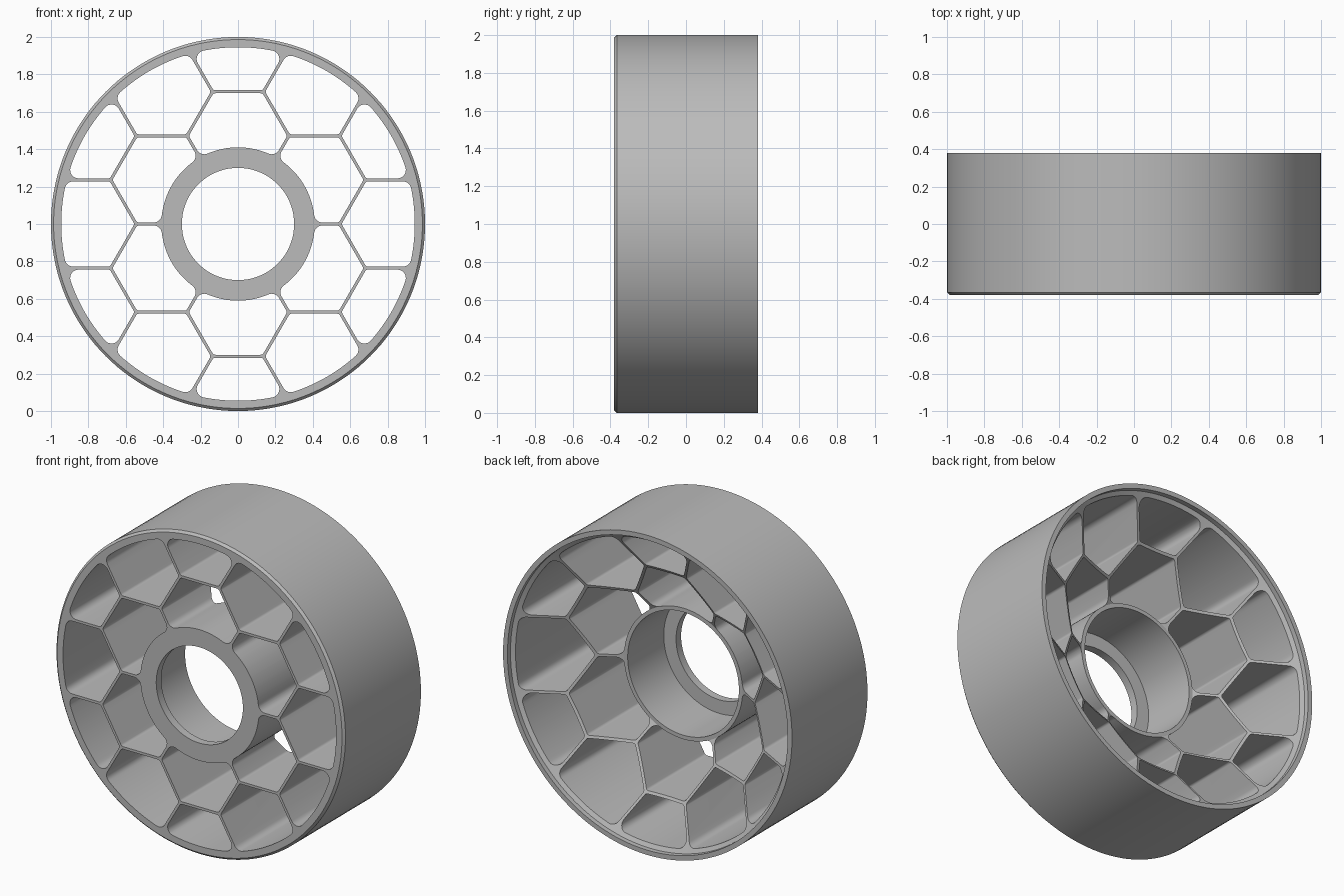
import bpy, bmesh
from math import sin, cos, acos, atan2, pi, radians, sqrt, tan
from mathutils import Vector, Matrix

if "Cube" in bpy.data.objects:
    bpy.data.objects.remove(bpy.data.objects["Cube"], do_unlink=True)

HALF = 0.38            # half of the wheel's width
APO = 0.2357           # apothem of the honeycomb grid
WALL = 0.008           # half thickness of a web
HUB_R, RIM_R = 0.41, 0.945
BIG, SMALL = 0.045, 0.02   # fillets at the round walls and at the hexagon corners

grey = bpy.data.materials.new("light grey")
grey.use_nodes = True
colour = (0.5, 0.5, 0.5, 1)
grey.diffuse_color = colour
grey.node_tree.nodes["Principled BSDF"].inputs["Base Color"].default_value = colour


def make_object(name, bm):
    bmesh.ops.recalc_face_normals(bm, faces=bm.faces)
    mesh = bpy.data.meshes.new(name)
    bm.to_mesh(mesh)
    bm.free()
    mesh.materials.append(grey)
    obj = bpy.data.objects.new(name, mesh)
    bpy.context.collection.objects.link(obj)
    return obj


def polar(r, a):
    return Vector((r * cos(a), r * sin(a)))


def cell_outline(dist, corners, edge_normal, wall_r, outer):
    """Hexagon on the +x axis, cut by a round wall, with filleted corners."""
    inset = WALL + BIG
    r = wall_r - BIG if outer else wall_r + BIG
    n = radians(edge_normal)
    end = n - acos((APO - inset + dist * cos(n)) / r)
    if not outer:
        end = -end
    core = [Vector((dist, 0)) + polar((APO - inset) / cos(pi / 6), radians(c)) for c in corners]
    core += [polar(r, end * (i / 12 - 1)) for i in range(25)]
    # push the shrunken outline outwards again, with an arc at each corner
    result = []
    for i, p in enumerate(core):
        d1, d2 = p - core[i - 1], core[(i + 1) % len(core)] - p
        a1 = atan2(-d1.x, d1.y)
        turn = atan2(d1.x * d2.y - d1.y * d2.x, d1.dot(d2))
        a1 = atan2(d1.y, d1.x) - pi / 2
        if abs(turn) < 0.3:
            result.append(p + polar(BIG, a1 + turn / 2))
            continue
        centre, fillet = p, BIG
        if i < len(corners):
            centre = p + polar((BIG - SMALL) / cos(turn / 2), a1 + turn / 2)
            fillet = SMALL
        result += [centre + polar(fillet, a1 + turn * k / 7) for k in range(8)]
    return result


def add_prism(bm, outline, angle):
    """Extrude an outline along y through the whole wheel."""
    turned = [Matrix.Rotation(angle, 2) @ p for p in outline]
    face = bm.faces.new([bm.verts.new((p.x, -1, p.y + 1)) for p in turned])
    grown = bmesh.ops.extrude_face_region(bm, geom=[face])["geom"]
    bmesh.ops.translate(bm, vec=(0, 2, 0),
                        verts=[v for v in grown if isinstance(v, bmesh.types.BMVert)])


# Solid wheel: chamfered front, bore with bearing seat, conical dish at the back
bore, seat, lip, chamfer = 0.30, 0.385, 0.97, 0.014
dish_start = HALF - 0.03
dish_end = dish_start - (lip - HUB_R) * tan(pi / 6)
profile = [(bore, -HALF), (1 - chamfer, -HALF), (1, chamfer - HALF), (1, HALF),
           (lip, HALF), (lip, dish_start), (HUB_R, dish_end), (seat, dish_end),
           (seat, 0.05 - HALF), (bore, 0.05 - HALF)]
bm = bmesh.new()
ring = [bm.verts.new((r, y, 1)) for r, y in profile]
edges = [bm.edges.new((ring[i - 1], ring[i])) for i in range(len(ring))]
bmesh.ops.spin(bm, geom=ring + edges, cent=(0, 0, 1), axis=(0, 1, 0),
               angle=2 * pi, steps=144)
bmesh.ops.remove_doubles(bm, verts=bm.verts, dist=0.0001)
wheel = make_object("honeycomb_wheel", bm)

# Cell cutters: six around the hub, twelve against the rim
near = cell_outline(2 * APO, [-90, -30, 30, 90], 120, HUB_R, False)
flat = cell_outline(4 * APO, [150, 210], 120, RIM_R, True)
pointed = cell_outline(2 * sqrt(3) * APO, [120, 180, 240], 90, RIM_R, True)
bm = bmesh.new()
for k in range(6):
    turn = k * pi / 3
    add_prism(bm, near, turn + pi / 6)
    add_prism(bm, flat, turn + pi / 6)
    add_prism(bm, pointed, turn)
cutter = make_object("cell_cutter", bm)

# Cut the cells and finish the shading
cut = wheel.modifiers.new("cells", 'BOOLEAN')
cut.operation = 'DIFFERENCE'
cut.solver = 'EXACT'
cut.object = cutter
bpy.ops.object.select_all(action='DESELECT')
wheel.select_set(True)
bpy.context.view_layer.objects.active = wheel
bpy.ops.object.modifier_apply(modifier="cells")
bpy.data.objects.remove(cutter, do_unlink=True)
bpy.ops.object.shade_smooth_by_angle(angle=radians(30))
